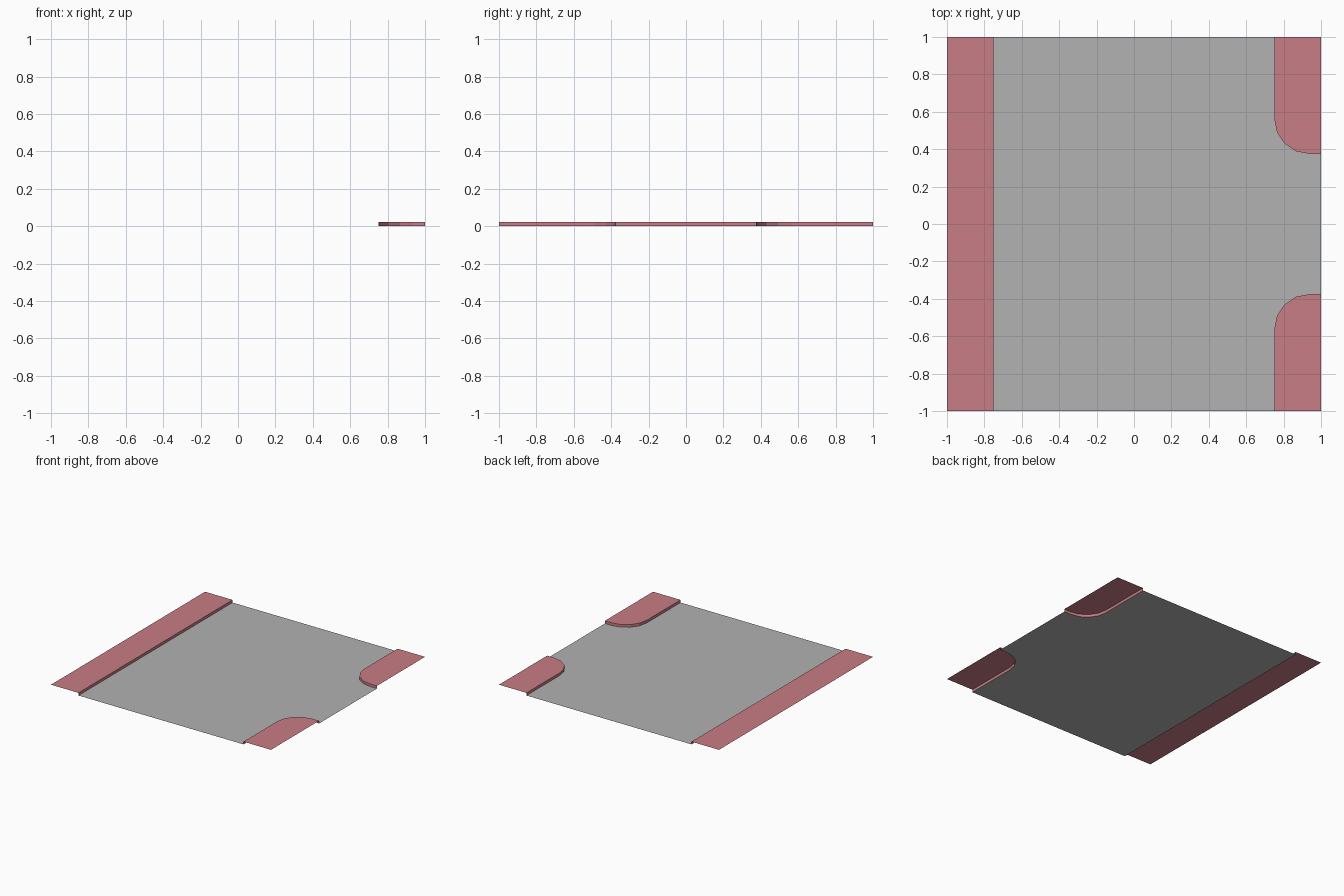
import bpy
import bmesh
from math import cos, sin, pi

cube = bpy.data.objects.get("Cube")
if cube:
    bpy.data.objects.remove(cube, do_unlink=True)

CURB_H = 0.022   # pavement height above the road
INNER = 0.75     # distance of the curbs from the centre line
END = 0.375      # where the corner pavements stop
RADIUS = 0.1875  # corner rounding


def material(name, rgb):
    mat = bpy.data.materials.new(name)
    mat.use_nodes = True
    mat.diffuse_color = (*rgb, 1)
    mat.node_tree.nodes["Principled BSDF"].inputs["Base Color"].default_value = (*rgb, 1)
    return mat


paving = material("pink paving", (0.58, 0.205, 0.235))
asphalt = material("grey asphalt", (0.445, 0.445, 0.445))


def sheet(name, outline, z, mat, curb_edge=()):
    """Flat open sheet facing up, with a curb wall dropped below one edge line."""
    bm = bmesh.new()
    top = bm.faces.new([bm.verts.new((x, y, z)) for x, y in outline])
    top.normal_update()
    if top.normal.z < 0:
        top.normal_flip()
    rim = [next(v for v in top.verts if v.co.xy[:] == bm_xy(p)) for p in curb_edge]
    base = [bm.verts.new((v.co.x, v.co.y, 0)) for v in rim]
    for i in range(len(rim) - 1):
        wall = bm.faces.new((rim[i], rim[i + 1], base[i + 1], base[i]))
        # Face the wall away from the paving
        wall.normal_update()
        if wall.normal.dot(wall.calc_center_median() - top.calc_center_median()) < 0:
            wall.normal_flip()
    mesh = bpy.data.meshes.new(name)
    bm.to_mesh(mesh)
    bm.free()
    mesh.materials.append(mat)
    obj = bpy.data.objects.new(name, mesh)
    bpy.context.collection.objects.link(obj)
    return obj


def bm_xy(point):
    """Point rounded to the mesh's own single precision."""
    from mathutils import Vector
    return Vector(point)[:]


# Rounded curb line of the front corner, from the tile edge to the side road
arc = [(INNER + RADIUS * (1 - cos(i * pi / 8)), -END - RADIUS * (1 - sin(i * pi / 8)))
       for i in range(5)]
front_line = [(INNER, -1), *arc, (1, -END)]
back_line = [(x, -y) for x, y in front_line]

# Straight pavement along the right side
straight_line = [(-INNER, -1), (-INNER, 1)]
sheet("straight_pavement", straight_line + [(-1, 1), (-1, -1)], CURB_H, paving, straight_line)

# Corner pavements beside the side road
sheet("front_corner_pavement", front_line + [(1, -1)], CURB_H, paving, front_line)
sheet("back_corner_pavement", back_line + [(1, 1)], CURB_H, paving, back_line)

# Road surface filling the T shape between the curbs
sheet("road_surface", front_line + back_line[::-1] + straight_line[::-1], 0, asphalt)
